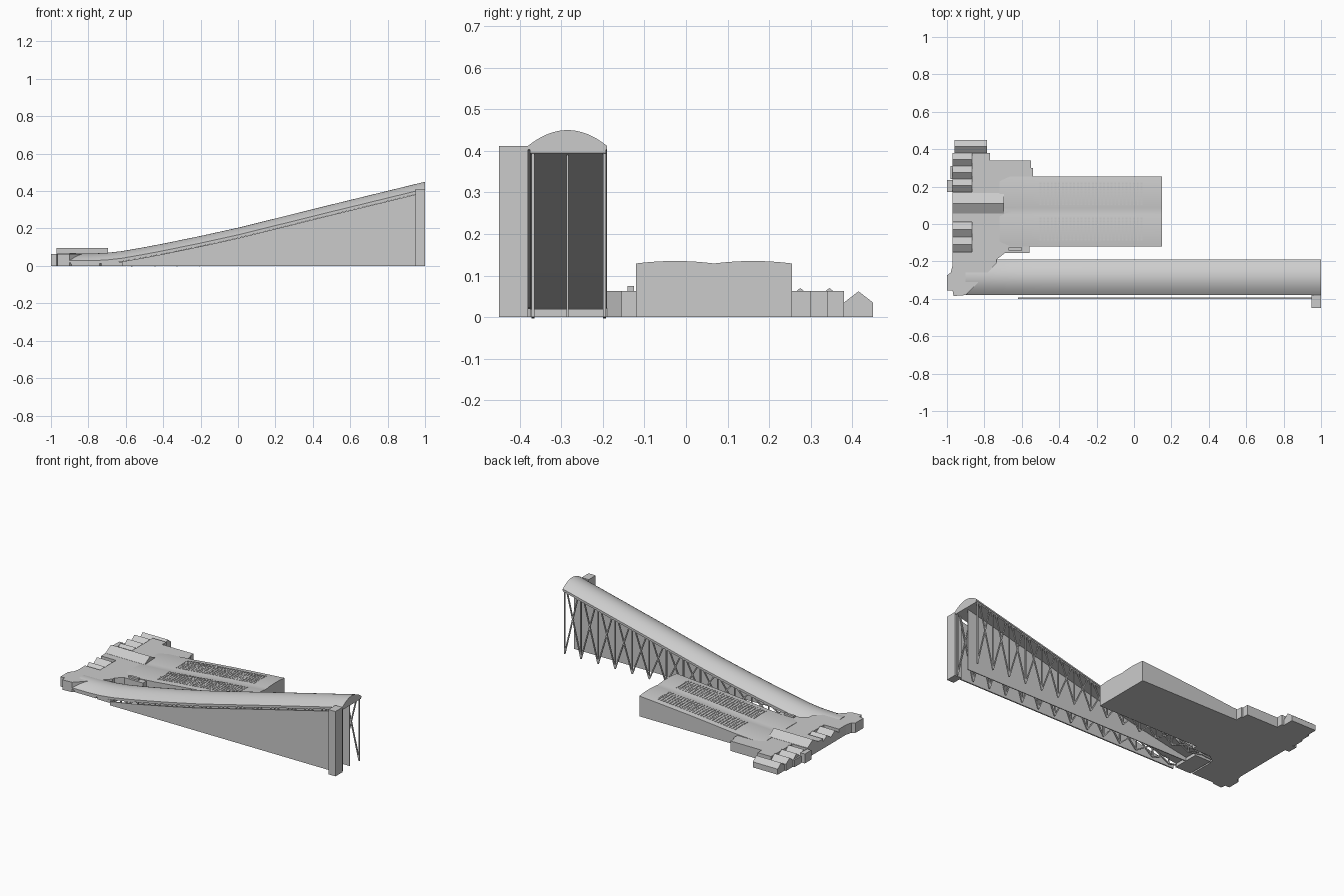
import bpy, bmesh, math
from mathutils import Vector

if "Cube" in bpy.data.objects:
    bpy.data.objects.remove(bpy.data.objects["Cube"])


def finish(bm, name, smooth=False):
    bmesh.ops.recalc_face_normals(bm, faces=bm.faces)
    me = bpy.data.meshes.new(name)
    bm.to_mesh(me)
    bm.free()
    ob = bpy.data.objects.new(name, me)
    bpy.context.collection.objects.link(ob)
    if smooth:
        bpy.ops.object.select_all(action='DESELECT')
        ob.select_set(True)
        bpy.context.view_layer.objects.active = ob
        bpy.ops.object.shade_smooth_by_angle(angle=math.radians(25))
    return ob


def add_loft(bm, rings):
    """Skin a list of closed rings and cap both ends."""
    vs = [[bm.verts.new(p) for p in r] for r in rings]
    n = len(vs[0])
    for a, b in zip(vs, vs[1:]):
        for i in range(n):
            bm.faces.new((a[i], a[(i + 1) % n], b[(i + 1) % n], b[i]))
    bm.faces.new(vs[0][::-1])
    bm.faces.new(vs[-1])


def loft(name, rings, smooth=False):
    bm = bmesh.new()
    add_loft(bm, rings)
    return finish(bm, name, smooth)


def prism(name, outline, z0, z1):
    return loft(name, [[(x, y, z) for x, y in outline] for z in (z0, z1)])


def box(name, x0, x1, y0, y1, z0, z1):
    return prism(name, [(x0, y0), (x1, y0), (x1, y1), (x0, y1)], z0, z1)


def gable(name, x0, x1, y0, y1, base, eave, peak):
    sec = [(y0, base), (y1, base), (y1, eave), ((y0 + y1) / 2, peak), (y0, eave)]
    return loft(name, [[(x, y, z) for y, z in sec] for x in (x0, x1)])


def interp(profile, x):
    for (x0, z0), (x1, z1) in zip(profile, profile[1:]):
        if x <= x1:
            return z0 + (z1 - z0) * (x - x0) / (x1 - x0)
    return profile[-1][1]


def add_strut(bm, a, b, r):
    a, b = Vector(a), Vector(b)
    side = (b - a).cross(Vector((0, 1, 0))).normalized() * r
    dep = Vector((0, r, 0))
    add_loft(bm, [[p + side + dep, p - side + dep, p - side - dep, p + side - dep] for p in (a, b)])


CROWN = [(-0.9, 0.066), (-0.78, 0.066), (-0.7, 0.07), (-0.62, 0.079), (-0.5, 0.1),
         (-0.4, 0.119), (-0.2, 0.16), (0, 0.204), (0.25, 0.266), (0.5, 0.328), (1, 0.45)]
Y0, Y1, YC = -0.38, -0.19, -0.285

# Sloping tube hall with arched roof
rings = []
for x, c in CROWN:
    ring = [(x, Y0, c - 0.047), (x, Y1, c - 0.047)]
    for i in range(17):
        t = 1 - i / 8
        ring.append((x, YC + 0.095 * t, c - 0.038 * t * t))
    rings.append(ring)
loft("slope_hall", rings, True)

# Deck under the hall
loft("slope_deck", [[(x, Y0 + 0.005, c - 0.055), (x, Y1 - 0.003, c - 0.055),
                     (x, Y1 - 0.003, c - 0.046), (x, Y0 + 0.005, c - 0.046)] for x, c in CROWN])


# Walls beneath the slope
def slope_wall(name, y, x0, x1, half):
    xs = [x0] + [x for x, _ in CROWN if x0 < x < x1] + [x1]
    loft(name, [[(x, y - half, 0), (x, y + half, 0), (x, y + half, interp(CROWN, x) - 0.056),
                 (x, y - half, interp(CROWN, x) - 0.056)] for x in xs])


slope_wall("front_wall", -0.397, -0.62, 0.96, 0.004)
slope_wall("centre_wall", YC, -0.62, 0.985, 0.0025)
box("end_tower", 0.95, 1.0, -0.45, -0.38, 0, 0.412)

# V-shaped truss rows on both sides
for name, y in (("front_truss", Y0 + 0.012), ("back_truss", Y1 - 0.006)):
    bm = bmesh.new()
    n, step = 13, 0.12
    for i in range(n):
        xf = 0.875 - i * step
        for xt in (xf - step * 0.8, xf, xf + step * 0.8):
            xt = min(xt, 0.99)
            add_strut(bm, (xf, y, 0), (xt, y, interp(CROWN, xt) - 0.054), 0.0035)
    add_strut(bm, (0.99, y, 0), (0.99, y, 0.394), 0.004)
    add_strut(bm, (0.99, y, 0), (0.9, y, interp(CROWN, 0.9) - 0.054), 0.0035)
    finish(bm, name)

# Low entrance building
base = [(-0.865, 0.38), (-0.77, 0.38), (-0.77, 0.34), (-0.55, 0.34), (-0.55, 0.3), (-0.54, 0.3),
        (-0.54, -0.12), (-0.56, -0.12), (-0.56, -0.155), (-0.69, -0.155), (-0.735, -0.19),
        (-0.735, -0.21), (-0.87, -0.35), (-0.9, -0.38), (-0.965, -0.385), (-0.97, -0.355),
        (-1, -0.355), (-1, -0.275), (-0.98, -0.26), (-0.97, -0.22), (-0.97, -0.15), (-0.865, -0.15),
        (-0.865, 0.01), (-0.97, 0.01), (-0.97, 0.17), (-0.865, 0.17)]
prism("entrance_building", base, 0, 0.063)

# Zigzag gabled frontage
for i in range(3):
    gable(f"north_gable_{i}", -0.97, -0.865, 0.17 + i * 0.07, 0.24 + i * 0.07, 0, 0.042, 0.07)
for i in range(2):
    gable(f"south_gable_{i}", -0.97, -0.865, -0.15 + i * 0.08, -0.07 + i * 0.08, 0, 0.042, 0.07)
gable("main_gable", -0.97, -0.695, 0.055, 0.165, 0.06, 0.064, 0.096)
gable("end_cottage", -0.96, -0.785, 0.38, 0.45, 0, 0.035, 0.062)
box("porch_north", -1, -0.97, 0.17, 0.235, 0, 0.06)
box("porch_side", -0.98, -0.97, 0.24, 0.31, 0, 0.045)

# Main hall: rising roof with two shallow arches
RAMP = [(-0.72, 0.06), (-0.6, 0.066), (-0.5, 0.073), (-0.35, 0.088), (-0.2, 0.102),
        (0, 0.118), (0.15, 0.129)]
HY0, HY1, HYC, HW = -0.12, 0.255, 0.0675, 0.1875


def roof_z(x, y):
    t = ((y - HY0) % HW) / HW
    return interp(RAMP, x) + 0.006 * 4 * t * (1 - t)


ys = [HY1 - (HY1 - HY0) * i / 20 for i in range(21)]
loft("main_hall", [[(x, HY0, 0), (x, HY1, 0)] + [(x, y, roof_z(x, y)) for y in ys]
                   for x, _ in RAMP], True)

# Rows of small roof panels, two fields
bm = bmesh.new()
for yc in (HYC - HW / 2, HYC + HW / 2):
    for i in range(28):
        for j in range(8):
            x, y = -0.5 + i * 0.02, yc - 0.056 + j * 0.016
            z = roof_z(x, y)
            add_loft(bm, [[(x - 0.005, y - 0.005, h), (x + 0.005, y - 0.005, h),
                           (x + 0.005, y + 0.005, h), (x - 0.005, y + 0.005, h)]
                          for h in (z - 0.002, z + 0.002)])
finish(bm, "roof_panels")

# Small roof box and low blocks by the slope foot
box("roof_box", -0.67, -0.6, -0.141, -0.125, 0.06, 0.075)
box("foot_block", -0.73, -0.62, -0.375, -0.2, 0, 0.02)
box("foot_base", -0.9, -0.74, -0.37, -0.22, 0, 0.018)
